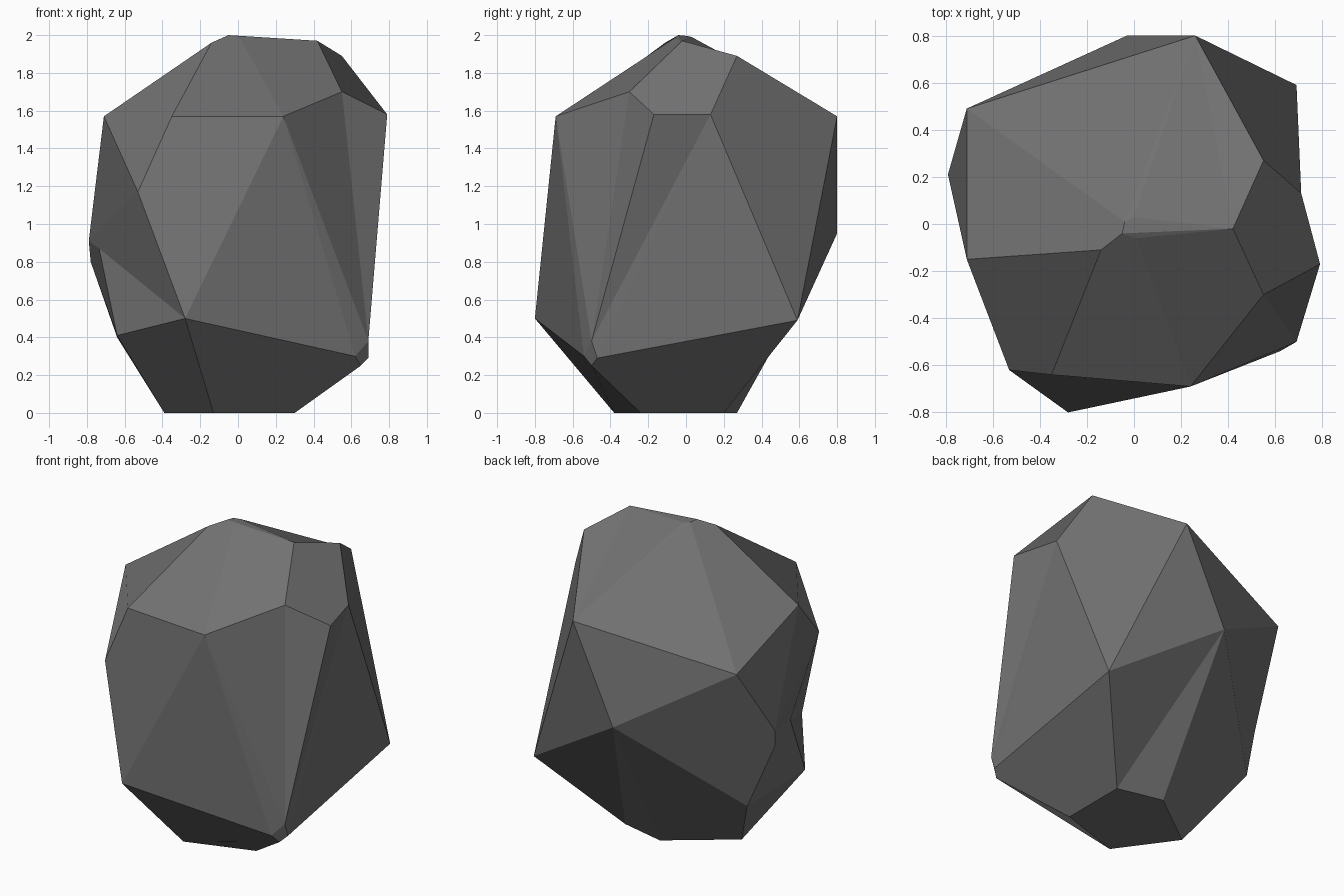
import bpy
import bmesh

default_cube = bpy.data.objects.get("Cube")
if default_cube:
    bpy.data.objects.remove(default_cube, do_unlink=True)

# Corners of the boulder, from the crown down to the flat base
corners = {
    "peak": (-.05, -.04, 2), "peak_front": (.01, -.06, 1.985),
    "peak_side": (-.04, .01, 1.995), "peak_back": (0, .03, 1.99),
    "brow": (-.14, -.11, 1.96), "crest": (.42, -.02, 1.97),
    "crest_back": (.55, .27, 1.89), "crest_front": (.55, -.3, 1.7),
    "chest": (.24, -.69, 1.57), "chest_side": (-.35, -.64, 1.57),
    "shoulder": (-.71, -.15, 1.57), "shoulder_back": (-.71, .49, 1.36),
    "nape": (.26, .8, 1.57), "wing_back": (.71, .13, 1.58),
    "wing": (.79, -.17, 1.58), "spine": (-.03, .8, .95),
    "hip": (-.79, .21, .91), "cheek": (-.53, -.62, 1.17),
    "keel": (-.28, -.8, .5), "heel": (.69, .59, .49),
    "toe_top": (.69, -.5, .38), "toe": (.69, -.47, .29),
    "toe_front": (.62, -.54, .3), "toe_low": (.65, -.5, .25),
    "knee": (-.64, -.32, .41), "knee_back": (-.64, .28, .4),
    "foot_keel": (-.13, -.38, 0), "foot_toe": (.3, -.24, 0),
    "foot_heel": (.3, .2, 0), "foot_spine": (0, .27, 0),
    "foot_knee": (-.39, -.02, 0),
}

# Broad facets, each named by the corners around it
facets = [
    # Crown
    "peak peak_front peak_side peak_back",
    "peak_front peak_back crest crest_back nape shoulder_back",
    "peak peak_side brow shoulder shoulder_back",
    "peak peak_front brow chest chest_side",
    "peak_front chest crest_front crest",
    "brow shoulder cheek chest_side",
    "crest crest_back wing_back wing crest_front",
    # Sides
    "chest chest_side cheek keel",
    "chest crest_front wing toe_top",
    "wing wing_back heel toe toe_top",
    "wing_back crest_back nape heel",
    "shoulder_back spine knee_back hip",
    "shoulder cheek keel knee hip",
    # Undercut and base
    "keel toe_front toe_low foot_toe foot_keel",
    "keel knee foot_knee foot_keel",
    "heel toe toe_low foot_toe foot_heel",
    "toe_top toe toe_front toe_low",
    "heel spine foot_spine foot_heel",
    "spine knee_back foot_knee foot_spine",
    "foot_keel foot_toe foot_heel foot_spine foot_knee",
]

# Shallow folds that run across a facet
folds = [
    ("crest", "nape"),
    ("crest_front", "toe_top"),
    ("wing_back", "toe_top"),
    ("wing_back", "toe"),
    ("spine", "foot_heel"),
    ("cheek", "hip"),
]


def merge_facet(bm, verts):
    """Join the triangles lying inside a group of corners."""
    inside = [face for face in bm.faces if set(face.verts) <= verts]
    if len(inside) > 1:
        bmesh.ops.dissolve_faces(bm, faces=inside, use_verts=False)


def crease(bm, start, end):
    """Cut the facet shared by two corners along a straight fold."""
    shared = set(start.link_faces) & set(end.link_faces)
    if shared and bm.edges.get((start, end)) is None:
        bmesh.utils.face_split(shared.pop(), start, end)


def bend_edge(bm, start, end, position):
    """Add a corner on an edge and move it; return the new corner."""
    edge = bm.edges.get((start, end))
    if edge is None:
        return start
    corner = bmesh.utils.edge_split(edge, start, 0.5)[1]
    corner.co = position
    return corner


def make_material(name, grey):
    material = bpy.data.materials.new(name)
    material.use_nodes = True
    colour = (grey, grey, grey, 1)
    material.diffuse_color = colour
    shader = material.node_tree.nodes["Principled BSDF"]
    shader.inputs["Base Color"].default_value = colour
    shader.inputs["Roughness"].default_value = 0.9
    return material


# Wrap the corners, join the triangles into facets, then fold them
bm = bmesh.new()
vert = {name: bm.verts.new(position) for name, position in corners.items()}
bmesh.ops.convex_hull(bm, input=bm.verts[:], use_existing_faces=False)
for facet in facets:
    merge_facet(bm, {vert[name] for name in facet.split()})
for start, end in folds:
    crease(bm, vert[start], vert[end])

# Shallow dent on the side, with its small overhang
bend_edge(bm, vert["hip"], vert["knee_back"], (-.78, .19, .8))
dent = bend_edge(bm, vert["hip"], vert["knee"], (-.735, -.03, .87))
crease(bm, vert["keel"], dent)

bmesh.ops.recalc_face_normals(bm, faces=bm.faces[:])
mesh = bpy.data.meshes.new("boulder")
bm.to_mesh(mesh)
bm.free()
mesh.materials.append(make_material("stone grey", 0.165))
mesh.shade_flat()
boulder = bpy.data.objects.new("boulder", mesh)
bpy.context.collection.objects.link(boulder)
